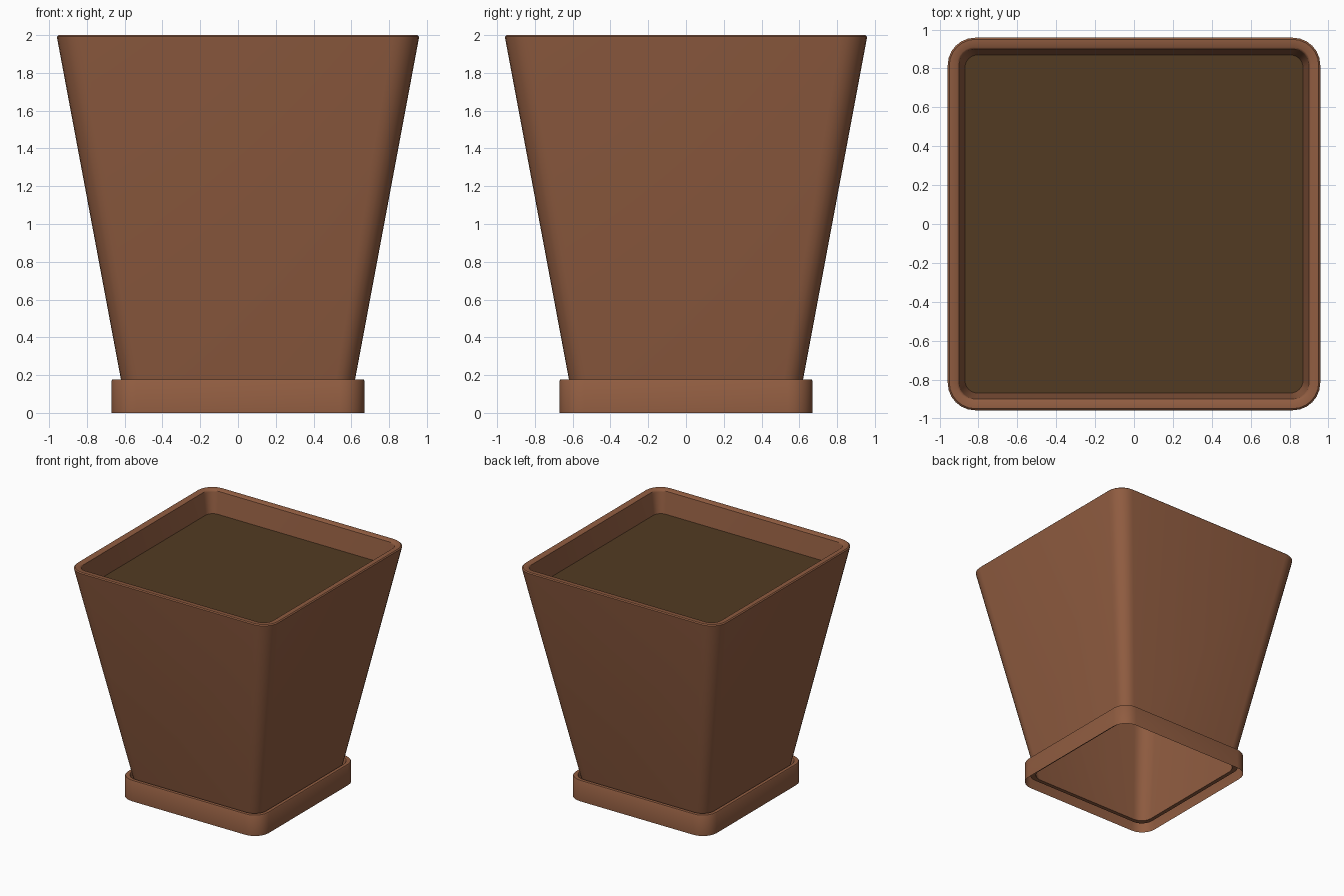
import bpy, bmesh, math

if "Cube" in bpy.data.objects:
    bpy.data.objects.remove(bpy.data.objects["Cube"])

def material(name, rgb):
    m = bpy.data.materials.new(name)
    m.diffuse_color = (*rgb, 1)
    m.use_nodes = True
    m.node_tree.nodes["Principled BSDF"].inputs["Base Color"].default_value = m.diffuse_color
    return m

TERRACOTTA = material("terracotta", (0.28, 0.108, 0.052))
SOIL = material("dark soil", (0.085, 0.044, 0.016))
SEG = 6

def rounded_square(half, radius):
    """Outline points of a square with rounded corners."""
    pts = []
    c = half - radius
    for q, (sx, sy) in enumerate(((1, 1), (-1, 1), (-1, -1), (1, -1))):
        for i in range(SEG + 1):
            a = math.pi / 2 * (q + i / SEG)
            pts.append((sx * c + radius * math.cos(a), sy * c + radius * math.sin(a)))
    return pts

def shell(name, profile, mat, cap=False):
    """Loft rounded squares; profile rows are (half width, corner radius, z)."""
    bm = bmesh.new()
    rings = [[bm.verts.new((x, y, z)) for x, y in rounded_square(h, r)]
             for h, r, z in profile]
    n = len(rings[0])
    for a, b in zip(rings, rings[1:]):
        for i in range(n):
            j = (i + 1) % n
            bm.faces.new((a[i], a[j], b[j], b[i]))
    if cap:
        bm.faces.new(rings[-1])
    me = bpy.data.meshes.new(name)
    bm.to_mesh(me)
    bm.free()
    me.materials.append(mat)
    ob = bpy.data.objects.new(name, me)
    bpy.context.collection.objects.link(ob)
    bpy.context.view_layer.objects.active = ob
    ob.select_set(True)
    bpy.ops.object.shade_smooth_by_angle(angle=math.radians(40))
    ob.select_set(False)
    return ob

# Tapered pot, open underneath, with a softened rim and inner lip
shell("pot", [
    (0.598, 0.10, 0.06), (0.957, 0.14, 1.98), (0.958, 0.14, 1.992), (0.95, 0.135, 2.0),
    (0.91, 0.09, 2.0), (0.90, 0.08, 1.992), (0.898, 0.08, 1.98), (0.868, 0.065, 1.80),
], TERRACOTTA)

# Saucer wall around the foot, open underneath
shell("saucer", [
    (0.67, 0.13, 0.0), (0.67, 0.13, 0.17), (0.665, 0.125, 0.177),
    (0.637, 0.11, 0.177), (0.632, 0.105, 0.17), (0.632, 0.105, 0.06), (0.598, 0.10, 0.06),
], TERRACOTTA)

# Soil filling
shell("soil", [(0.874, 0.065, 1.81)], SOIL, cap=True)
